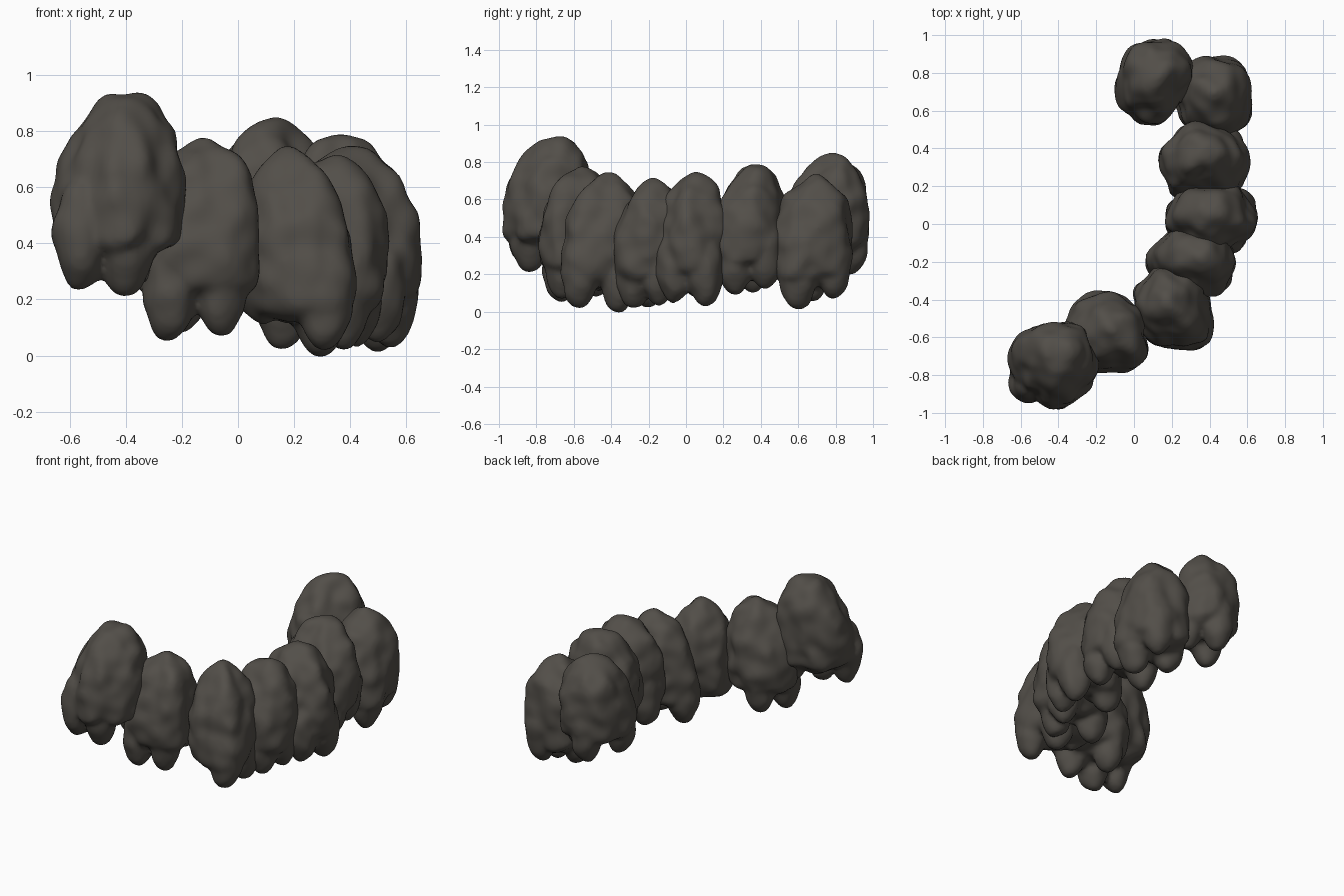
import bpy, bmesh, math
from mathutils import Vector, noise

if "Cube" in bpy.data.objects:
    bpy.data.objects.remove(bpy.data.objects["Cube"])

stone = bpy.data.materials.new("dark warm grey")
stone.diffuse_color = (0.085, 0.077, 0.066, 1)
stone.use_nodes = True
stone.node_tree.nodes["Principled BSDF"].inputs["Base Color"].default_value = stone.diffuse_color

# centre, z range, top centre, root tips (x, y, z)
LUMPS = [
    ((-.42, -.75), (.22, .94), (-.40, -.68), [(-.56, -.85, .24), (-.40, -.84, .22), (-.31, -.65, .25)]),
    ((-.14, -.58), (.06, .78), (-.11, -.57), [(-.24, -.67, .06), (-.06, -.66, .08), (-.20, -.48, .09)]),
    ((.20, -.45), (.01, .75), (.18, -.41), [(.31, -.57, .03), (.09, -.47, .12), (.29, -.36, .01)]),
    ((.32, -.19), (.02, .72), (.34, -.17), [(.16, -.20, .03), (.42, -.14, .04), (.37, -.28, .03)]),
    ((.41, .03), (.04, .75), (.40, .05), [(.54, .10, .04), (.50, -.06, .06), (.26, .05, .08)]),
    ((.37, .35), (.10, .79), (.36, .37), [(.48, .26, .10), (.48, .42, .13), (.23, .35, .11)]),
    ((.42, .68), (.02, .74), (.43, .70), [(.50, .60, .02), (.48, .79, .08), (.31, .67, .06)]),
    ((.11, .76), (.20, .85), (.12, .80), [(.10, .88, .21), (.22, .76, .22), (.01, .67, .22)]),
]
# plan radius of each lump in eight directions, counter-clockwise from +x
PLAN = [
    (.22, .25, .23, .24, .24, .20, .24, .22),
    (.21, .21, .21, .24, .24, .21, .19, .25),
    (.20, .22, .22, .22, .20, .20, .21, .26),
    (.21, .22, .18, .20, .24, .20, .19, .21),
    (.24, .22, .18, .22, .24, .21, .19, .20),
    (.24, .21, .18, .20, .23, .24, .18, .25),
    (.20, .22, .21, .21, .21, .22, .23, .23),
    (.22, .23, .22, .21, .20, .23, .24, .18),
]


def profile(t):
    """Barrel half width: blunt at the bottom, domed at the top."""
    s = 2 * t - 0.84
    if s > 0:
        return max(0, 1 - (s / 1.16) ** 2.1) ** 0.58
    return max(0, 1 - (-s / 0.84) ** 3.2) ** 0.5


def plan_radius(radii, a):
    f = (a / (math.pi / 4)) % 8
    k = int(f) % 8
    w = 0.5 - 0.5 * math.cos((f - int(f)) * math.pi)
    return radii[k] * (1 - w) + radii[(k + 1) % 8] * w


def make_lump(i, centre, zr, top, roots):
    bm = bmesh.new()
    # lumpy barrel body
    body = bmesh.ops.create_icosphere(bm, subdivisions=5, radius=1)["verts"]
    seed = Vector((i * 7.3, i * 3.1, i * 5.7))
    cx, cy = centre
    zb = zr[0] + 0.06
    h = zr[1] - zb
    for v in body:
        d = v.co.normalized()
        t = 0.5 + 0.5 * d.z
        a = math.atan2(d.y, d.x)
        r = profile(t) * plan_radius(PLAN[i - 1], a)
        lean = max(0, t - 0.4) / 0.6 * 0.9
        p = Vector((cx + (top[0] - cx) * lean + r * math.cos(a),
                    cy + (top[1] - cy) * lean + r * math.sin(a), zb + h * t))
        # hollow between the roots
        if t < 0.2:
            p.z += 0.06 * (1 - t / 0.2)
        # broad vertical ribs and small knobs
        n = noise.noise(Vector((p.x * 8, p.y * 8, p.z * 3)) + seed) * 0.025
        n += noise.noise(p * 11 + seed) * 0.02
        v.co = p + d * n
    # fit the crown height
    lift = zr[1] - max(v.co.z for v in body)
    for v in body:
        v.co.z += lift
    # blunt root stubs
    for rx, ry, rz in roots:
        stub = bmesh.ops.create_icosphere(bm, subdivisions=4, radius=1)["verts"]
        for v in stub:
            c = v.co.copy()
            v.co = Vector((rx + c.x * 0.1, ry + c.y * 0.1, rz + 0.19 + c.z * 0.2))
            v.co += c * noise.noise(v.co * 11 + seed) * 0.015
    me = bpy.data.meshes.new(f"lump_{i}")
    bm.to_mesh(me)
    bm.free()
    me.materials.append(stone)
    ob = bpy.data.objects.new(f"lump_{i}", me)
    bpy.context.collection.objects.link(ob)
    # melt the parts into one soft surface
    rm = ob.modifiers.new("melt", 'REMESH')
    rm.mode = 'VOXEL'
    rm.voxel_size = 0.016
    rm.use_smooth_shade = True
    sm = ob.modifiers.new("soften", 'SMOOTH')
    sm.factor = 0.5
    sm.iterations = 3
    for p in me.polygons:
        p.use_smooth = True


for n, spec in enumerate(LUMPS, 1):
    make_lump(n, *spec)
